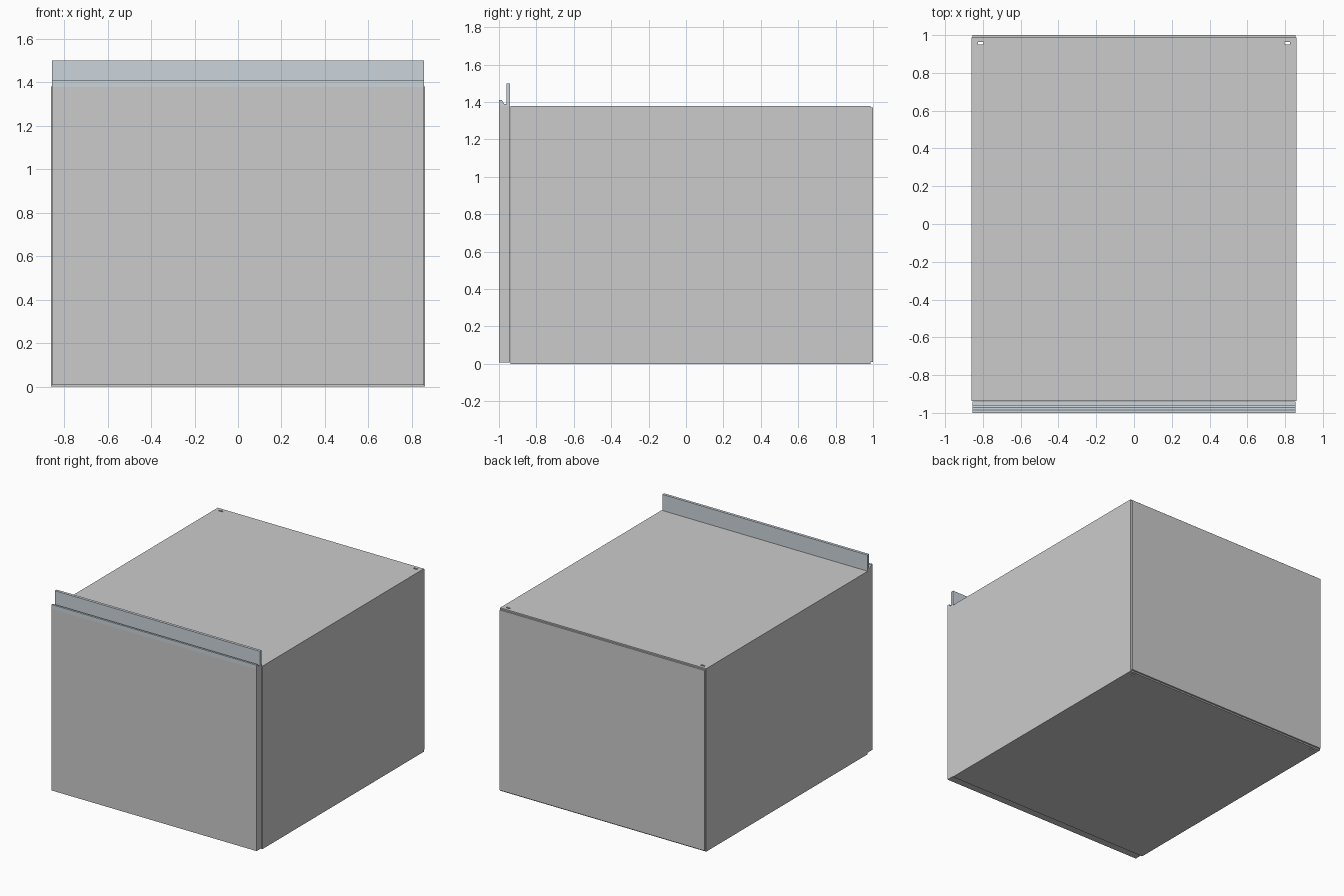
import bpy, bmesh

if "Cube" in bpy.data.objects:
    bpy.data.objects.remove(bpy.data.objects["Cube"])


def box(name, x, y, z):
    """Axis-aligned box from (min, max) ranges."""
    bm = bmesh.new()
    bmesh.ops.create_cube(bm, size=1)
    for v in bm.verts:
        v.co = [r[0] if c < 0 else r[1] for c, r in zip(v.co, (x, y, z))]
    mesh = bpy.data.meshes.new(name)
    bm.to_mesh(mesh)
    bm.free()
    ob = bpy.data.objects.new(name, mesh)
    bpy.context.collection.objects.link(ob)
    return ob


def extrude_x(name, profile, half):
    """Extrude a (y, z) profile symmetrically along x."""
    bm = bmesh.new()
    face = bm.faces.new([bm.verts.new((-half, y, z)) for y, z in profile])
    ext = bmesh.ops.extrude_face_region(bm, geom=[face])["geom"]
    bmesh.ops.translate(bm, vec=(2 * half, 0, 0),
                        verts=[g for g in ext if isinstance(g, bmesh.types.BMVert)])
    bmesh.ops.recalc_face_normals(bm, faces=bm.faces)
    mesh = bpy.data.meshes.new(name)
    bm.to_mesh(mesh)
    bm.free()
    ob = bpy.data.objects.new(name, mesh)
    bpy.context.collection.objects.link(ob)
    return ob


W, H, T = 0.86, 1.38, 0.03        # half width, height, board thickness
FRONT, BACK = -0.937, 0.987
DOOR_W = 0.855

# Side panels
for side, s in (("left", -1), ("right", 1)):
    box(side + "_side_panel", sorted((s * W, s * (W - T))), (FRONT, BACK), (0, H))

# Top and bottom panels, each with two small slots near the back
for name, z in (("bottom_panel", (0, T)), ("top_panel", (H - T, H))):
    panel = box(name, (-W + T, W - T), (FRONT, BACK), z)
    for s in (-1, 1):
        cutter = box("slot_cutter", sorted((s * 0.797, s * 0.827)),
                     (0.95, 0.963), (z[0] - 0.1, z[1] + 0.1))
        cutter.hide_render = True
        cutter.hide_set(True)
        mod = panel.modifiers.new("slot", "BOOLEAN")
        mod.operation = "DIFFERENCE"
        mod.solver = "EXACT"
        mod.object = cutter
        bpy.context.view_layer.objects.active = panel
        bpy.ops.object.modifier_apply(modifier=mod.name)
        bpy.data.objects.remove(cutter)

# Back panel and front door
box("back_panel", (-DOOR_W, DOOR_W), (BACK, 1.0), (0.01, 1.37))
box("door", (-DOOR_W, DOOR_W), (-1.0, -0.94), (0.008, 1.378))

# Grip rail along the door top: low front lip, groove and tall back fin
rail = extrude_x("grip_rail", [
    (-1.0, 1.375), (-1.0, 1.41), (-0.985, 1.41), (-0.972, 1.39),
    (-0.961, 1.388), (-0.961, 1.5), (-0.94, 1.5), (-0.94, 1.375)], DOOR_W)
metal = bpy.data.materials.new("rail_metal")
metal.diffuse_color = (0.60, 0.66, 0.71, 1)
metal.use_nodes = True
metal.node_tree.nodes["Principled BSDF"].inputs["Base Color"].default_value = metal.diffuse_color
rail.data.materials.append(metal)
